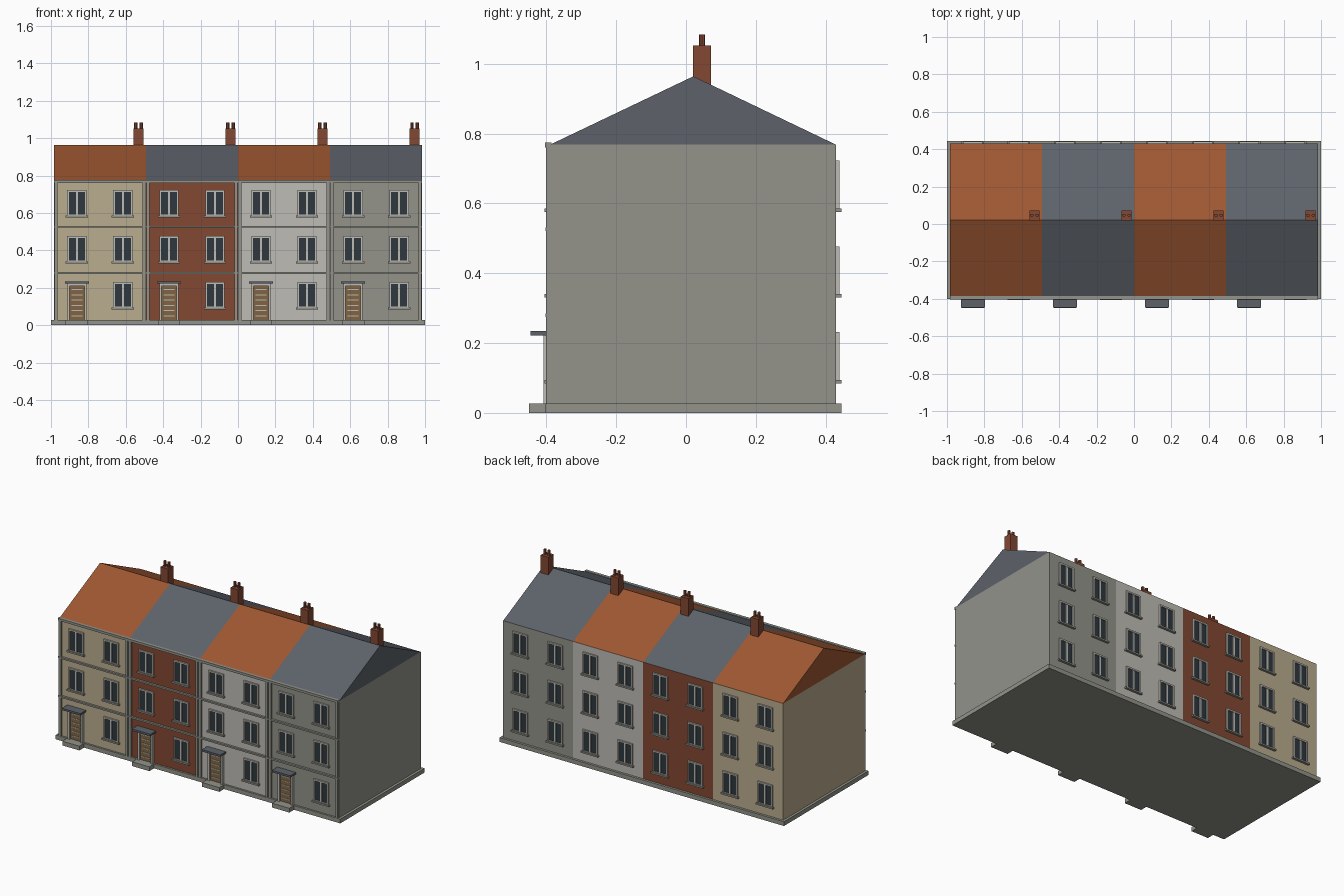
import bpy, bmesh, math
from mathutils import Matrix, Vector

if "Cube" in bpy.data.objects:
    bpy.data.objects.remove(bpy.data.objects["Cube"])


def material(name, rgb):
    m = bpy.data.materials.new(name)
    lin = [((c / 255 + 0.055) / 1.055) ** 2.4 for c in rgb]
    m.diffuse_color = (*lin, 1)
    m.use_nodes = True
    m.node_tree.nodes["Principled BSDF"].inputs["Base Color"].default_value = m.diffuse_color
    return m


CREAM = material("cream_render", (186, 172, 142))
BRICK = material("red_brick", (131, 72, 50))
PALE = material("pale_stone", (190, 188, 181))
GREY = material("grey_stone", (147, 147, 139))
TILE = material("orange_tile", (158, 87, 50))
SLATE = material("slate", (93, 98, 106))
GLASS = material("dark_glass", (46, 56, 63))
WOOD = material("door_wood", (128, 100, 66))

FRONT, BACK, RIDGE = -0.39, 0.43, 0.021
EAVE, TOP, PLINTH = 0.768, 0.964, 0.027
W = 0.492


def finish(name, bm, mat):
    bmesh.ops.recalc_face_normals(bm, faces=bm.faces)
    me = bpy.data.meshes.new(name)
    bm.to_mesh(me)
    bm.free()
    me.materials.append(mat)
    ob = bpy.data.objects.new(name, me)
    bpy.context.collection.objects.link(ob)
    return ob


def boxes(name, items, mat):
    """One object from boxes given as (x0, x1, y0, y1, z0, z1)."""
    bm = bmesh.new()
    for x0, x1, y0, y1, z0, z1 in items:
        loc = Matrix.Translation(((x0 + x1) / 2, (y0 + y1) / 2, (z0 + z1) / 2))
        size = Matrix.Diagonal((x1 - x0, abs(y1 - y0), z1 - z0, 1))
        bmesh.ops.create_cube(bm, size=1, matrix=loc @ size)
    return finish(name, bm, mat)


def plate(x, hw, z0, z1, side, depth):
    """Box centred on x standing out from the front (-1) or back (1) wall."""
    wall = FRONT if side < 0 else BACK
    return (x - hw, x + hw, *sorted((wall - side * 0.005, wall + side * depth)), z0, z1)


def roof(name, x0, x1, mat):
    bm = bmesh.new()
    prof = [(FRONT, EAVE), (BACK, EAVE), (RIDGE, TOP)]
    face = bm.faces.new([bm.verts.new((x0, y, z)) for y, z in prof])
    ext = bmesh.ops.extrude_face_region(bm, geom=[face], use_keep_orig=True)
    verts = [v for v in ext["geom"] if isinstance(v, bmesh.types.BMVert)]
    bmesh.ops.translate(bm, verts=verts, vec=Vector((x1 - x0, 0, 0)))
    return finish(name, bm, mat)


# shared plinth
boxes("plinth", [(-1, 1, -0.402, 0.445, 0, PLINTH)], GREY)

for i, (wall, cover) in enumerate([(CREAM, TILE), (BRICK, SLATE), (PALE, TILE), (GREY, SLATE)]):
    n = f"house_{i + 1}_"
    x0 = -2 * W + i * W
    x1 = x0 + W
    left, right = x0 + W / 4, x1 - W / 4

    # walls and roof
    boxes(n + "walls", [(x0, x1, FRONT, BACK, PLINTH, EAVE)], wall)
    roof(n + "roof", x0, x1, cover)

    # pilasters, floor bands and cornice on the front
    boxes(n + "pilasters", [plate(x, 0.008, PLINTH, 0.76, -1, 0.011)
                            for x in (x0 + 0.011, x1 - 0.011)], GREY)
    boxes(n + "bands", [plate(x0 + W / 2, W / 2, z - 0.005, z + 0.005, -1, 0.013)
                        for z in (0.279, 0.526)]
          + [plate(x0 + W / 2, W / 2, 0.76, 0.775, -1, 0.014)], GREY)

    # windows on both walls, leaving the door bay free
    surround, sills, glass = [], [], []
    for side in (-1, 1):
        for floor in range(3):
            for x in (left, right):
                if side < 0 and floor == 0 and x == left:
                    continue
                z = 0.089 + 0.246 * floor
                for s in (-1, 1):
                    surround.append(plate(x + s * 0.047, 0.005, z, z + 0.142, side, 0.010))
                surround.append(plate(x, 0.042, z + 0.132, z + 0.142, side, 0.010))
                surround.append(plate(x, 0.042, z, z + 0.010, side, 0.008))
                surround.append(plate(x, 0.006, z + 0.010, z + 0.132, side, 0.008))
                sills.append(plate(x, 0.060, z - 0.005, z + 0.005, side, 0.015))
                glass.append(plate(x, 0.042, z + 0.010, z + 0.132, side, 0.003))
    boxes(n + "window_frames", surround, PALE)
    boxes(n + "window_sills", sills, GREY)
    boxes(n + "window_glass", glass, GLASS)

    # door with rails, surround, canopy and step
    boxes(n + "door", [plate(left, 0.039, PLINTH, 0.210, -1, 0.005)], WOOD)
    boxes(n + "door_rails", [plate(left, 0.030, z - 0.0025, z + 0.0025, -1, 0.008)
                             for z in [0.05 + 0.028 * k for k in range(6)]], PALE)
    boxes(n + "door_surround",
          [plate(left + s * 0.045, 0.006, PLINTH, 0.222, -1, 0.018) for s in (-1, 1)]
          + [plate(left, 0.039, 0.210, 0.222, -1, 0.018)], PALE)
    boxes(n + "door_canopy", [plate(left, 0.065, 0.222, 0.234, -1, 0.056)], SLATE)
    boxes(n + "door_step", [(left - 0.06, left + 0.06, -0.449, -0.40, 0, PLINTH)], GREY)

    # chimney stack with two pots
    cx, cy = x1 - 0.04, 0.046
    boxes(n + "chimney", [(cx - 0.027, cx + 0.027, 0.02, 0.072, 0.90, 1.052)], BRICK)
    bm = bmesh.new()
    for s in (-1, 1):
        bmesh.ops.create_cone(bm, cap_ends=True, segments=8, radius1=0.009, radius2=0.009,
                              depth=0.036, matrix=Matrix.Translation((cx + s * 0.014, cy, 1.066)))
    finish(n + "chimney_pots", bm, BRICK)
